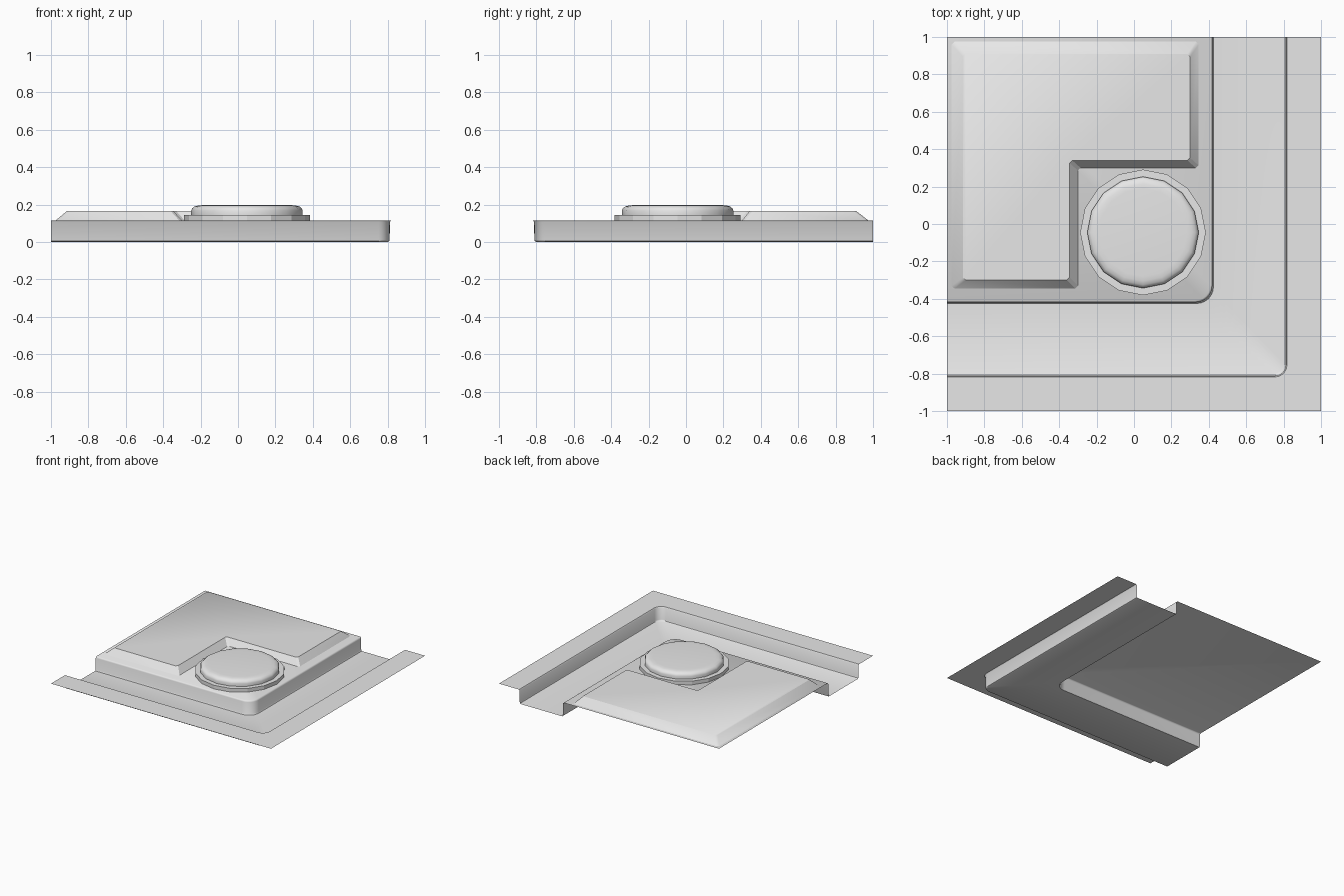
import bpy, bmesh
from math import sin, cos, pi, radians

cube = bpy.data.objects.get("Cube")
if cube:
    bpy.data.objects.remove(cube)

grey = bpy.data.materials.new("light grey")
grey.use_nodes = True
colour = (0.8, 0.8, 0.8, 1)
grey.diffuse_color = colour
grey.node_tree.nodes["Principled BSDF"].inputs["Base Color"].default_value = colour


def finish(name, bm, angle):
    """Turn a bmesh into a shaded object."""
    bmesh.ops.remove_doubles(bm, verts=bm.verts, dist=0.0005)
    mesh = bpy.data.meshes.new(name)
    bm.to_mesh(mesh)
    bm.free()
    mesh.materials.append(grey)
    obj = bpy.data.objects.new(name, mesh)
    bpy.context.collection.objects.link(obj)
    bpy.ops.object.select_all(action='DESELECT')
    obj.select_set(True)
    bpy.context.view_layer.objects.active = obj
    bpy.ops.object.shade_smooth_by_angle(angle=radians(angle))
    return obj


def bridge(bm, a, b, closed):
    """Quads between two equal rows of vertices."""
    n = len(a)
    for i in range(n if closed else n - 1):
        j = (i + 1) % n
        bm.faces.new((a[i], b[i], b[j], a[j]))


def corner_row(bm, d, z, r, steps=6):
    """L-shaped row at distance d from the centre, with a rounded corner."""
    pts = [(-1, -d)]
    for i in range(steps + 1):
        t = -pi / 2 + i / steps * pi / 2
        pts.append((d - r + r * cos(t), -d + r + r * sin(t)))
    pts.append((d, 1))
    return [bm.verts.new((x, y, z)) for x, y in pts]


# Ground sheet: raised plateau, sunken channel and outer rim
H = 0.115
bm = bmesh.new()
section = [(0.41, H, 0.085), (0.416, H - 0.004, 0.09), (0.419, H - 0.012, 0.09),
           (0.42, 0.01, 0.09), (0.425, 0, 0.09),
           (0.80, 0, 0.055), (0.808, 0.004, 0.06), (0.811, 0.012, 0.06),
           (0.812, H - 0.008, 0.06), (0.818, H, 0.065), (1, H, 0)]
rows = [corner_row(bm, *s) for s in section]
for a, b in zip(rows, rows[1:]):
    bridge(bm, a, b, False)
bm.faces.new(rows[0] + [bm.verts.new((-1, 1, H))])
finish("ground_sheet", bm, 40)


# L-shaped slab with sloping sides
def l_outline(left, front, notch_x, notch_y, right, back):
    return [(left, front), (notch_x, front), (notch_x, notch_y),
            (right, notch_y), (right, back), (left, back)]


bm = bmesh.new()
base = [bm.verts.new((x, y, H)) for x, y in
        l_outline(-0.975, -0.345, -0.30, 0.30, 0.345, 0.975)]
top = [bm.verts.new((x, y, 0.165)) for x, y in
       l_outline(-0.915, -0.30, -0.345, 0.34, 0.30, 0.91)]
bridge(bm, top, base, True)
bm.faces.new(top)
corners = [bm.edges.get((a, b)) for a, b in zip(base, top)]
bmesh.ops.bevel(bm, geom=corners, offset=0.012, segments=1, affect='EDGES')
finish("corner_slab", bm, 30)


# Round sixteen-sided parts, turned from a profile of radius and height
def turned(name, profile, angle, sides=16):
    bm = bmesh.new()
    rings = [[bm.verts.new((0.048 + r * cos(2 * pi * i / sides),
                            -0.045 + r * sin(2 * pi * i / sides), z))
              for i in range(sides)] for r, z in profile]
    for low, high in zip(rings, rings[1:]):
        bridge(bm, high, low, True)
    bm.faces.new(rings[-1])
    finish(name, bm, angle)


turned("disc_base", [(0.336, H), (0.336, 0.145)], 20)
turned("domed_cap", [(0.298, 0.145), (0.298, 0.168), (0.293, 0.18),
                     (0.28, 0.19), (0.26, 0.195), (0.235, 0.197)], 45)
